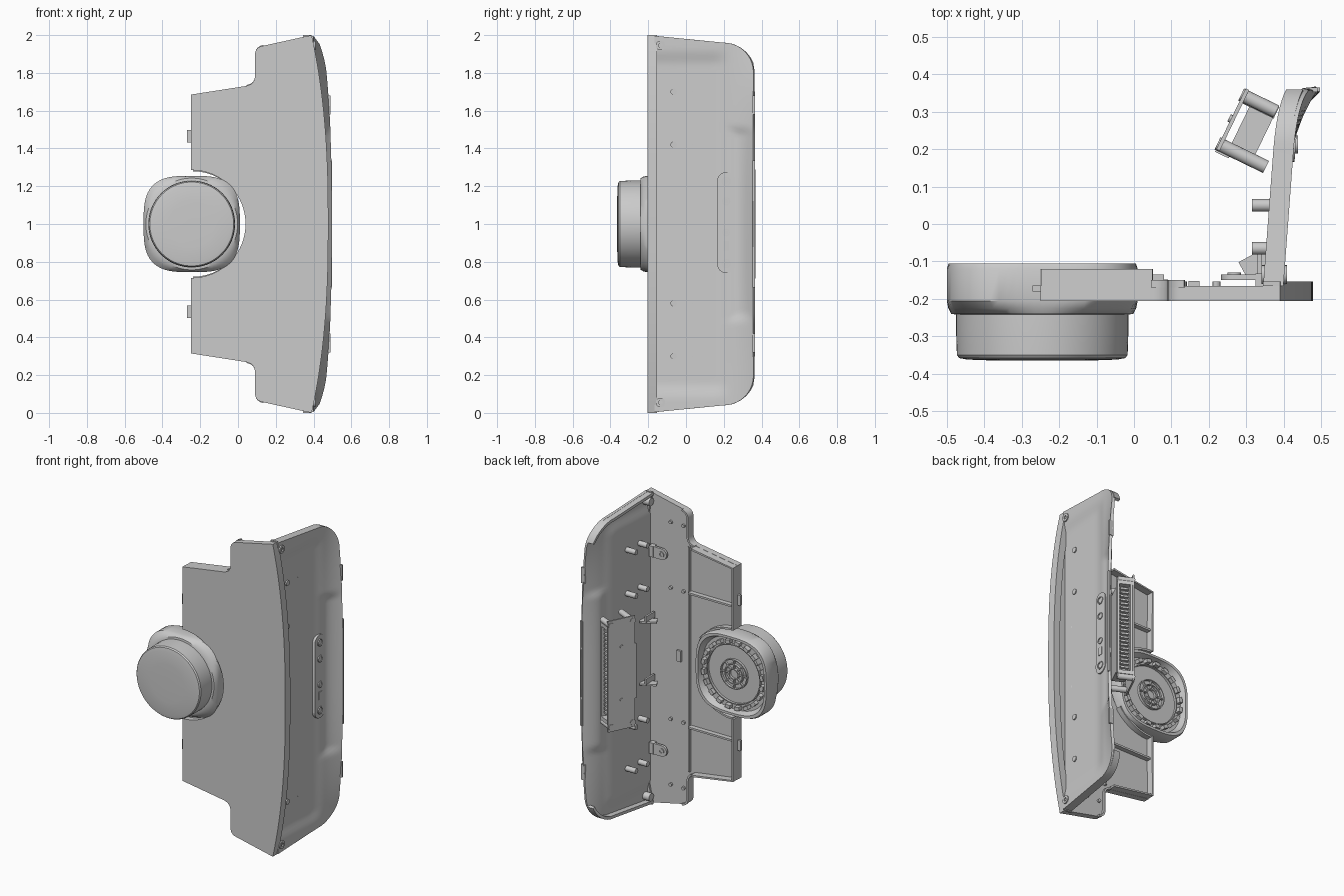
import bpy, bmesh, math
from mathutils import Vector, Matrix

if "Cube" in bpy.data.objects:
    bpy.data.objects.remove(bpy.data.objects["Cube"])

KX, KZ = -0.245, 1.0            # knob centre


def finish(name, bm, thick=0):
    bmesh.ops.recalc_face_normals(bm, faces=bm.faces)
    me = bpy.data.meshes.new(name)
    bm.to_mesh(me)
    bm.free()
    ob = bpy.data.objects.new(name, me)
    bpy.context.collection.objects.link(ob)
    if thick:
        m = ob.modifiers.new("thickness", 'SOLIDIFY')
        m.thickness, m.offset = thick, 0
    return ob


def prism(name, pts, y0, y1):
    """Extrude an xz outline along y."""
    bm = bmesh.new()
    a = [bm.verts.new((x, y0, z)) for x, z in pts]
    b = [bm.verts.new((x, y1, z)) for x, z in pts]
    bm.faces.new(a)
    bm.faces.new(b[::-1])
    for i in range(len(a)):
        j = (i + 1) % len(a)
        bm.faces.new((a[i], b[i], b[j], a[j]))
    return finish(name, bm)


def grid(name, rows, thick=0, closed=False, caps=False):
    """Skin rows of points."""
    bm = bmesh.new()
    vs = [[bm.verts.new(p) for p in r] for r in rows]
    n = len(rows[0])
    for r, s in zip(vs, vs[1:]):
        for i in range(n if closed else n - 1):
            j = (i + 1) % n
            bm.faces.new((r[i], r[j], s[j], s[i]))
    if caps:
        bm.faces.new(vs[0])
        bm.faces.new(vs[-1])
    return finish(name, bm, thick)


def wall(name, pts, y0, y1, thick=0.012):
    return grid(name, [[(x, y, z) for x, z in pts] for y in (y0, y1)], thick)


def box(name, c, size, rot=0):
    bm = bmesh.new()
    bmesh.ops.create_cube(bm, size=1, matrix=Matrix.Translation(c) @
                          Matrix.Rotation(rot, 4, 'Z') @ Matrix.Diagonal((*size, 1)))
    return finish(name, bm)


def cyl(name, p, q, r, seg=20):
    p, q = Vector(p), Vector(q)
    bm = bmesh.new()
    rot = (q - p).to_track_quat('Z', 'Y').to_matrix().to_4x4()
    bmesh.ops.create_cone(bm, cap_ends=True, segments=seg, radius1=r, radius2=r,
                          depth=(q - p).length, matrix=Matrix.Translation((p + q) / 2) @ rot)
    return finish(name, bm)


def tube(name, c, r0, r1, axis, a0, a1, seg=32):
    """Flat ring between two radii along axis 'X' or 'Y'."""
    rows = []
    for r, a in ((r0, a0), (r1, a0), (r1, a1), (r0, a1), (r0, a0)):
        row = []
        for i in range(seg):
            t = 2 * math.pi * i / seg
            u, v = c[0] + r * math.cos(t), c[1] + r * math.sin(t)
            row.append((u, a, v) if axis == 'Y' else (a, u, v))
        rows.append(row)
    ob = grid(name, rows, closed=True)
    return ob


def fillet(a, p, b, r, n=6):
    a, p, b = Vector(a), Vector(p), Vector(b)
    s, e = p + (a - p).normalized() * r, p + (b - p).normalized() * r
    return [tuple(s * (1 - t) ** 2 + p * 2 * t * (1 - t) + e * t * t)
            for t in (i / n for i in range(n + 1))]


def bulge(w):
    return 1 - min(1, abs(w)) ** 2.5


# front plate: notched left side, bowed right edge, mirrored about z = 1
arc = [(KX + 0.285 * math.cos(t), 1 - 0.285 * math.sin(t))
       for t in (math.pi / 2 * i / 20 for i in range(21))]
step = (fillet((-0.25, 0.315), (0.09, 0.262), (0.09, 0.1), 0.05)
        + fillet((0.09, 0.2), (0.09, 0.066), (0.39, 0), 0.04))
bow = [(0.39 + 0.088 * bulge(i / 20 - 1), i / 20) for i in range(21)]
half = arc + [(-0.25, 0.715), (-0.25, 0.315)] + step + bow
prism("front_plate", half + [(x, 2 - z) for x, z in half[-2:0:-1]], -0.205, -0.165)
edge = [(x, z) for x, z in bow + [(x, 2 - z) for x, z in bow[-2::-1]]]
prism("front_plate_lip", edge + [(x - 0.045, z) for x, z in edge[::-1]], -0.166, -0.153)

# walls, ribs, clips, bosses and tabs on the back of the plate
for s in (-1, 1):
    def m(pts):
        return [(x, 1 + s * (1 - z)) for x, z in pts]
    wall("pocket_wall", m([(-0.244, 0.715), (-0.244, 0.32), (0.05, 0.275)]), -0.17, -0.12)
    wall("notch_wall", m([(x + 0.006, z) for x, z in arc[8:]]), -0.17, -0.13)
    wall("step_wall", m([(x + 0.006, z) for x, z in step]), -0.17, -0.15)
    wall("cross_rib", m([(-0.244, 0.57), (0.08, 0.57)]), -0.17, -0.135)
    box("edge_clip", (-0.258, -0.172, 1 + s * 0.465), (0.026, 0.016, 0.065))
    for z in (0.42, 0.84):
        for x in (0.13, 0.22):
            cyl("boss", (x, -0.17, 1 + s * z), (x, -0.153, 1 + s * z), 0.011, 12)
    tz = 1 + s * 0.63
    tab = [(0.35, tz - 0.035)] + [(0.268 - 0.035 * math.sin(t), tz - 0.035 * math.cos(t))
           for t in (math.pi * i / 10 for i in range(11))] + [(0.35, tz + 0.035)]
    prism("mount_tab", tab, -0.15, -0.135)
    tube("mount_tab_ring", (0.268, tz), 0.01, 0.018, 'Y', -0.137, -0.129, 16)
    box("mount_tab_foot", (0.34, -0.152, tz), (0.03, 0.04, 0.07))
    # standoffs and snap arms on the inside of the side panel
    for z in (0.42, 0.7):
        for y, x in ((0.05, 0.315), (-0.065, 0.315)):
            cyl("standoff", (x, y, 1 + s * z), (0.4, y, 1 + s * z), 0.017, 16)
    box("snap_arm", (0.335, -0.1, 1 + s * 0.2), (0.1, 0.05, 0.012), 0.5)
    box("snap_arm_web", (0.335, -0.11, 1 + s * 0.2 + 0.02), (0.012, 0.09, 0.04))
wall("long_rib", [(0.085, 0.28), (0.085, 1.72)], -0.17, -0.148)
box("plate_catch", (0.16, -0.16, 1.0), (0.03, 0.016, 0.07))

# side panel: shallow tray with flared back edge and rounded back corners
ys = [(-0.165 + 0.365 * i / 14, 0) for i in range(14)]
ys += [(0.2 + 0.16 * math.sin(a), a) for a in (math.pi / 2 * i / 14 for i in range(15))]


def smooth(a, b, v):
    t = max(0, min(1, (v - a) / (b - a)))
    return t * t * (3 - 2 * t)


def height(y, a):
    return 0.80 + 0.16 * math.cos(a) if a else 1 - 0.04 * (y + 0.205) / 0.405


def panel_x(y, w):
    start = 0.2 + 0.06 * (1 - smooth(0.47, 0.53, abs(w)))
    s = max(0, (y - start) / (0.36 - start))
    sink = 0.014 * (1 - smooth(0.84, 0.93, abs(w))) * (1 - smooth(0.15, 0.25, y))
    return 0.399 + 0.075 * (y + 0.165) + 0.062 * s ** 1.7 * bulge(w * 0.95) - sink


def panel_pt(y, a, v, dx=0.0, inset=0.0):
    h = height(y, a)
    return (panel_x(y, v * h) - 0.009 + dx, y, 1 + v * (h - inset))


grid("side_panel", [[panel_pt(y, a, i / 50 - 1) for i in range(101)] for y, a in ys], 0.018)
for s in (-1, 1):
    sk = [p for p in ys if p[1] < 1.3]
    grid("panel_end_skirt", [[panel_pt(y, a, s, dx, 0.01) for y, a in sk]
                             for dx in (0, -0.045)], 0.018)
    z = 1 + s * 0.945
    tube("corner_screw", (-0.135, z), 0.011, 0.025, 'X', 0.395, 0.409, 20)
    cyl("corner_screw_post", (0.34, -0.135, z), (0.398, -0.135, z), 0.025)
    box("back_edge_tab", (0.475, 0.358, 1 + s * 0.63), (0.03, 0.012, 0.1))
box("back_edge_strip", (0.487, 0.359, 1.0), (0.02, 0.012, 0.67))

# control strip: pill-shaped inlay with buttons
pill = [(0.2125 + 0.047 * math.cos(t), (1.228 if t < math.pi else 0.787) + 0.047 * math.sin(t))
        for t in (math.pi * (i + (i > 12) * -1) / 12 for i in range(26))]
grid("control_strip", [[(0.385 + 0.075 * (y - 0.05) + dx, y, z) for y, z in pill]
                       for dx in (0, 0.035)], closed=True, caps=True)
for z, r in ((1.225, 0.024), (1.12, 0.022), (0.955, 0.02), (0.79, 0.024)):
    tube("button_ring", (0.2125, z), r * 0.7, r, 'X', 0.42, 0.438, 24)
    cyl("button", (0.42, 0.2125, z), (0.435, 0.2125, z), r * 0.6)
box("port", (0.429, 0.2125, 0.885), (0.014, 0.03, 0.05))

# control module: tilted circuit board on a vented housing
ANG = math.atan2(-0.436, 0.9)


def P(a, b, z):
    return (0.22 + 0.9 * a + 0.436 * b, 0.2 - 0.436 * a + 0.9 * b, z)


def mbox(name, a0, a1, b0, b1, z0, z1):
    box(name, P((a0 + a1) / 2, (b0 + b1) / 2, (z0 + z1) / 2), (a1 - a0, b1 - b0, z1 - z0), ANG)


mbox("module_board", 0, 0.01, 0, 0.18, 0.72, 1.33)
mbox("module_housing", 0.03, 0.1, 0.03, 0.145, 0.74, 1.31)
mbox("module_lip", 0, 0.04, -0.008, 0, 0.85, 1.2)
for z in (0.725, 1.325):
    mbox("vent_frame_end", 0.01, 0.1, 0.14, 0.175, z - 0.012, z + 0.012)
for a in (0.012, 0.09):
    mbox("vent_frame_side", a, a + 0.012, 0.14, 0.175, 0.72, 1.33)
for i in range(22):
    z = 0.76 + i * 0.025
    mbox("vent_slat", 0.03, 0.08, 0.14, 0.163, z, z + 0.012)
for z in (0.7, 1.35):
    for b, end in ((0.015, 0.14), (0.16, 0.1)):
        cyl("module_post", P(-0.004, b, z), P(end, b, z), 0.018, 16)
    mbox("module_ear", 0, 0.01, 0, 0.18, z - 0.03, z + 0.03)
for z in (0.86, 1.2):
    cyl("board_screw", P(-0.006, 0.09, z), P(0.005, 0.09, z), 0.011, 12)


# knob: rounded-square base lofted into a round cap, hollow at the back
def ring(r, y, n=2.0, seg=72):
    row = []
    for i in range(seg):
        t = 2 * math.pi * i / seg
        c, s = math.cos(t), math.sin(t)
        k = r / (abs(c) ** n + abs(s) ** n) ** (1 / n)
        row.append((KX + k * c, y, KZ + k * s))
    return row


grid("knob_base", [ring(0.2, -0.145), ring(0.228, -0.145, 2.4), ring(0.235, -0.105, 3),
                   ring(0.25, -0.105, 3.1), ring(0.255, -0.12, 3.2), ring(0.255, -0.205, 3.2),
                   ring(0.251, -0.225, 2.5), ring(0.243, -0.24), ring(0.22, -0.243)],
     closed=True, caps=True)
grid("knob_cap", [ring(0.23, -0.235), ring(0.23, -0.29), ring(0.228, -0.35), ring(0.222, -0.358),
                  ring(0.2, -0.362), ring(0.12, -0.365), ring(0.02, -0.365)],
     closed=True, caps=True)
for r in (0.035, 0.065, 0.095, 0.19):
    tube("hub_ring", (KX, KZ), r - 0.006, r, 'Y', -0.15, -0.13, 40)
for i in range(8):
    t = math.pi * i / 4
    c, s = math.cos(t), math.sin(t)
    wall("hub_spoke", [(KX + r * c, KZ + r * s) for r in (0.03, 0.095)], -0.15, -0.132, 0.007)
for i in range(20):
    t = 2 * math.pi * (i + 0.5) / 20
    r = 0.21
    wall("knob_catch", [(KX + r * math.cos(t + d), KZ + r * math.sin(t + d))
                        for d in (-0.08, 0, 0.08)], -0.15, -0.115, 0.022)

# bake thickness and shade
bpy.ops.object.select_all(action='SELECT')
bpy.context.view_layer.objects.active = bpy.context.selected_objects[0]
bpy.ops.object.convert(target='MESH')
bpy.ops.object.shade_smooth_by_angle(angle=math.radians(30))
